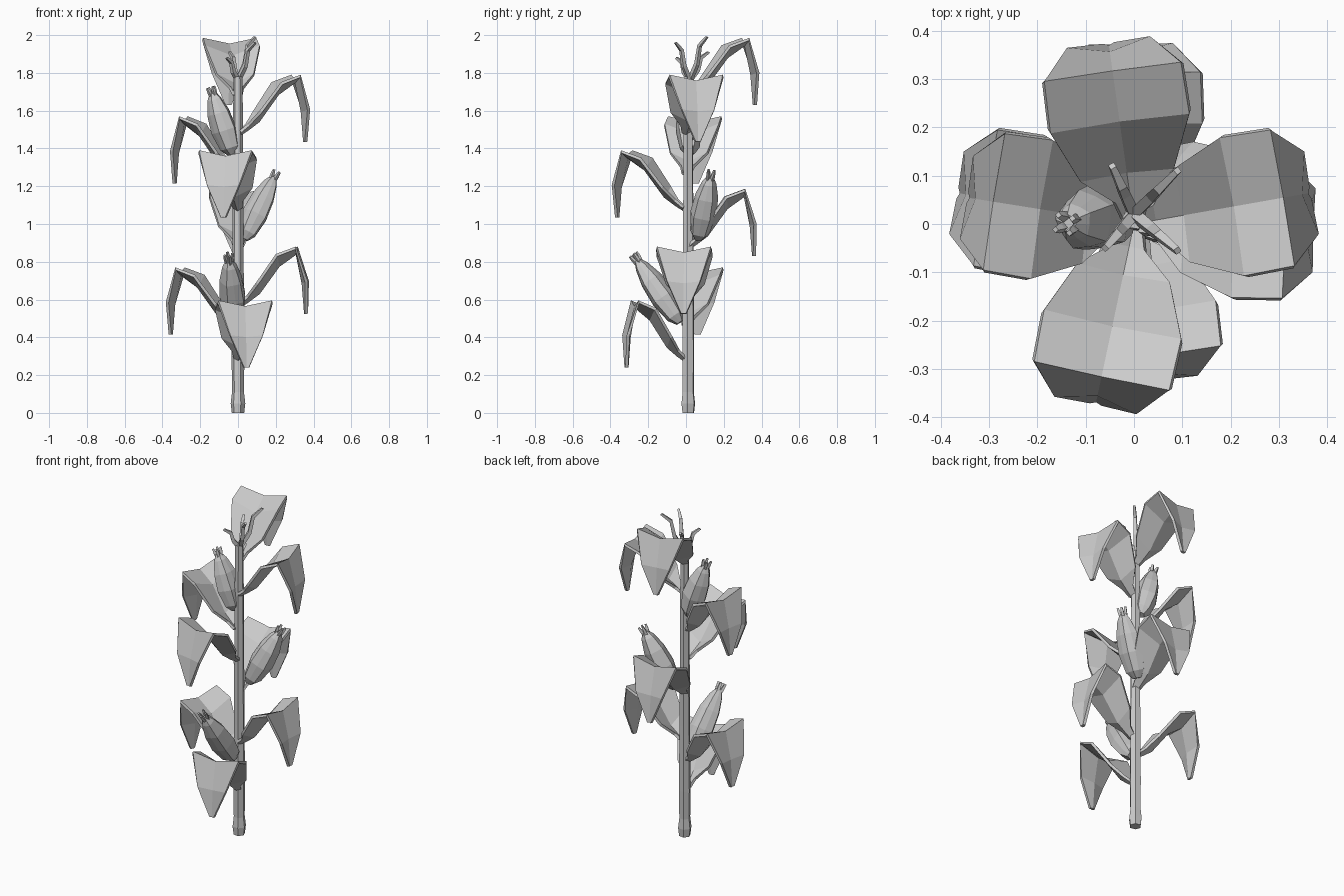
import bpy, bmesh, math
from mathutils import Vector

if "Cube" in bpy.data.objects:
    bpy.data.objects.remove(bpy.data.objects["Cube"])


def finish(bm, name):
    bmesh.ops.recalc_face_normals(bm, faces=bm.faces)
    me = bpy.data.meshes.new(name)
    bm.to_mesh(me)
    bm.free()
    ob = bpy.data.objects.new(name, me)
    bpy.context.collection.objects.link(ob)
    return ob


def tube(bm, pts, radii, sides, ridge=1.0):
    """Loft polygon rings along a path; ridge scales every second corner."""
    pts = [Vector(p) for p in pts]
    axis = (pts[-1] - pts[0]).normalized()
    u = axis.cross(Vector((0.13, 1, 0))).normalized()
    v = axis.cross(u)
    rings = []
    for p, r in zip(pts, radii):
        ring = []
        for i in range(sides):
            a = math.tau * i / sides
            k = r * (ridge if i % 2 else 1)
            ring.append(bm.verts.new(p + (u * math.cos(a) + v * math.sin(a)) * k))
        rings.append(ring)
    for a, b in zip(rings, rings[1:]):
        for i in range(sides):
            j = (i + 1) % sides
            bm.faces.new((a[i], a[j], b[j], b[i]))
    bm.faces.new(rings[0])
    bm.faces.new(rings[-1])


# Stalk with a swollen foot
CY = 0.012
bm = bmesh.new()
zs = [0, 0.05, 0.11, 0.28, 0.68, 1.08, 1.48, 1.78]
tube(bm, [(0, CY, z) for z in zs],
     [0.033, 0.039, 0.032, 0.034, 0.031, 0.029, 0.027, 0.024], 6)
finish(bm, "stalk")

# Leaf rows: reach, height of midrib, half width, edge offset out, edge offset up
ROWS = [(0.01, -0.01, 0.022, 0.0, 0.015),
        (0.05, 0.015, 0.035, 0.0, 0.025),
        (0.11, 0.06, 0.10, -0.005, 0.05),
        (0.215, 0.205, 0.147, -0.005, 0.055),
        (0.31, 0.268, 0.145, 0.0, 0.03),
        (0.345, 0.11, 0.088, 0.02, 0.01),
        (0.358, -0.05, 0.014, 0.005, 0.0)]


def leaf(i, z, angle, scale):
    bm = bmesh.new()
    a = math.radians(angle)
    out = Vector((math.cos(a), math.sin(a), 0))
    side = Vector((-out.y, out.x, 0))
    rows = []
    for r, h, w, dr, dz in ROWS:
        rows.append([bm.verts.new(out * (r + (dr if s else 0)) * scale + side * w * s
                                  + Vector((0, 0, z + h + (dz if s else 0))))
                     for s in (-1, 0, 1)])
    for p, q in zip(rows, rows[1:]):
        for k in (0, 1):
            bm.faces.new((p[k], q[k], q[k + 1], p[k + 1]))
    ob = finish(bm, f"leaf_{i}")
    mod = ob.modifiers.new("thickness", "SOLIDIFY")
    mod.thickness = 0.016
    mod.offset = 0


# Leaves spiral up the stalk
for i, (z, ang, s) in enumerate([
        (0.29, -82, 0.88), (0.465, 170, 1.0), (0.575, -2, 1.0), (0.88, 91, 1.0),
        (1.085, -102, 1.03), (1.265, 171, 0.94), (1.485, 10, 1.0), (1.68, 98, 1.02)], 1):
    leaf(i, z, ang, s)


def ear(i, base, tip):
    base, tip = Vector(base), Vector(tip)
    d = tip - base
    axis = d.normalized()
    # Husk body
    bm = bmesh.new()
    ts = [0, 0.1, 0.36, 0.62, 0.82, 0.91]
    tube(bm, [base + d * t for t in ts], [0.025, 0.055, 0.073, 0.064, 0.04, 0.018], 10, 0.86)
    finish(bm, f"ear_husk_{i}")
    # Silk strands
    bm = bmesh.new()
    u = axis.cross(Vector((0, 0, 1))).normalized()
    v = axis.cross(u)
    for k in range(4):
        a = math.tau * k / 4 + 0.4
        o = u * math.cos(a) + v * math.sin(a)
        tube(bm, [base + d * 0.84 + o * 0.012, base + d * 0.94 + o * 0.018, tip + o * 0.022],
             [0.011, 0.011, 0.007], 4)
    finish(bm, f"ear_silk_{i}")


# Ears
ear(1, (-0.01, -0.03, 0.48), (-0.05, -0.28, 0.84))
ear(2, (0.03, 0.065, 0.92), (0.205, 0.135, 1.28))
ear(3, (-0.03, 0.02, 1.37), (-0.145, 0.0, 1.725))

# Tassel branches: lean out, rise, then flick outward
bm = bmesh.new()
b, cy = 1.76, 0.02
for x, y, z in [(0.09, 0.11, 1.99), (0.09, -0.055, 1.96),
                (-0.045, 0.12, 1.91), (-0.06, -0.05, 1.88)]:
    tube(bm, [(0, cy, b)] + [(x * f, cy + (y - cy) * f, b + (z - b) * g)
                             for f, g in ((0.42, 0.38), (0.58, 0.8), (1, 1))],
         [0.016, 0.015, 0.013, 0.009], 4)
finish(bm, "tassel")
